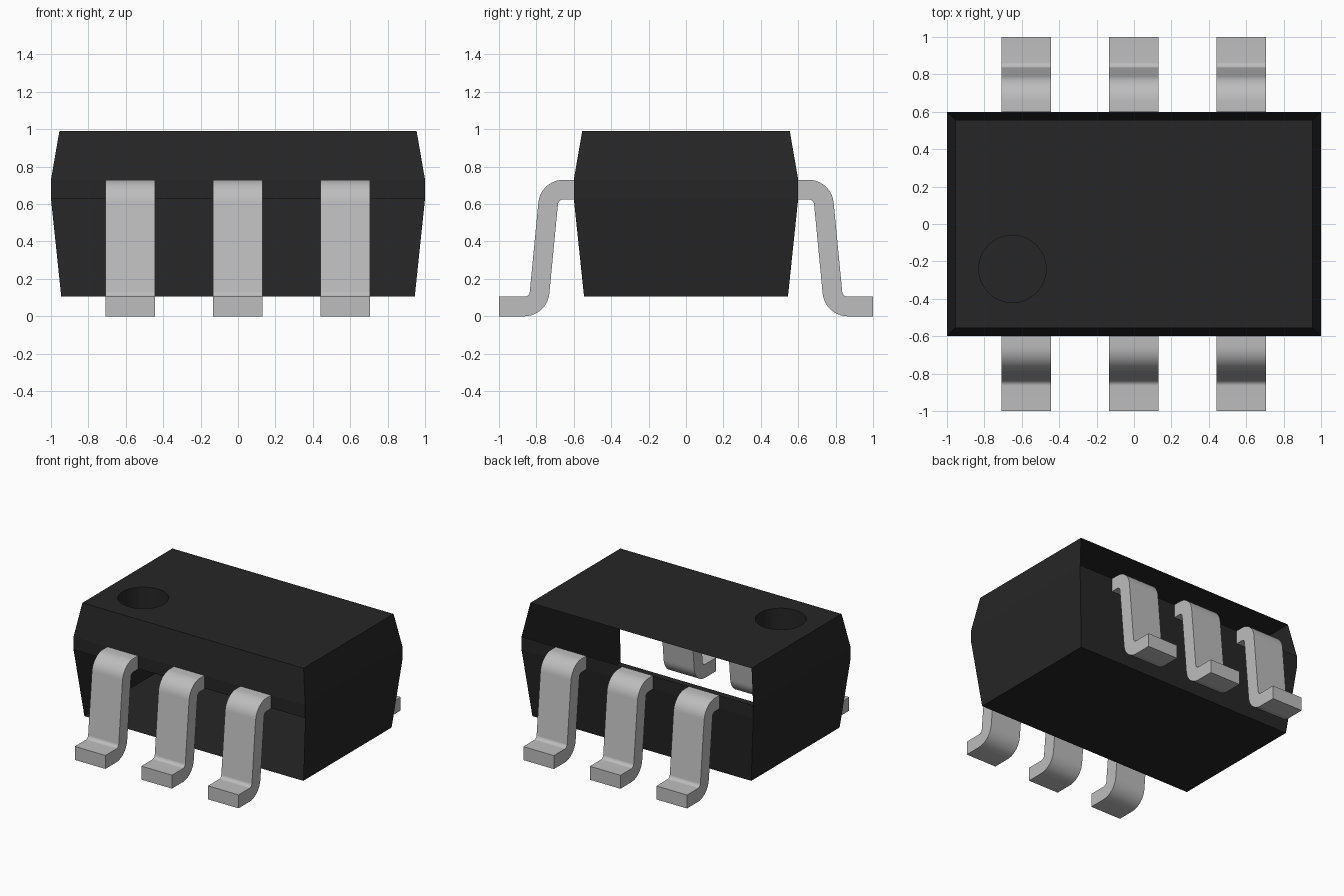
import bpy, bmesh, math

cube = bpy.data.objects.get("Cube")
if cube:
    bpy.data.objects.remove(cube, do_unlink=True)


def make_material(name, rgb):
    mat = bpy.data.materials.new(name)
    mat.use_nodes = True
    color = (*rgb, 1.0)
    mat.diffuse_color = color
    mat.node_tree.nodes["Principled BSDF"].inputs["Base Color"].default_value = color
    return mat


black = make_material("black_plastic", (0.019, 0.019, 0.019))
metal = make_material("tinned_metal", (0.51, 0.51, 0.51))


def finish(bm, name, mat):
    mesh = bpy.data.meshes.new(name)
    bm.to_mesh(mesh)
    bm.free()
    mesh.materials.append(mat)
    obj = bpy.data.objects.new(name, mesh)
    bpy.context.collection.objects.link(obj)
    return obj


def arc(center, radius, start, end, steps=10):
    angles = [math.radians(start + (end - start) * i / steps) for i in range(steps + 1)]
    return [(center[0] + radius * math.cos(a), center[1] + radius * math.sin(a)) for a in angles]


# Body shell: stacked rectangles with a vertical belt; sides run front, left, back, right
FRONT, BACK = 0, 2
bm = bmesh.new()
levels = [(0.945, 0.545, 0.105), (1.0, 0.6, 0.63), (1.0, 0.6, 0.73), (0.955, 0.555, 0.99)]
rings = [[bm.verts.new((sx * x, sy * y, z)) for sx, sy in ((-1, -1), (1, -1), (1, 1), (-1, 1))]
         for x, y, z in levels]
open_sides = {(0, FRONT), (2, BACK)}
for band in range(3):
    low, high = rings[band], rings[band + 1]
    for side in range(4):
        if (band, side) not in open_sides:
            nxt = (side + 1) % 4
            bm.faces.new((low[side], low[nxt], high[nxt], high[side]))
bm.faces.new(rings[0][::-1])

# Roof with a round opening for the pin marker
rim = [bm.verts.new((x, y, 0.99)) for x, y in arc((-0.65, -0.24), 0.18, 0, 352.5, 47)]
edges = []
for loop in (rings[3], rim):
    for a, b in zip(loop, loop[1:] + loop[:1]):
        edges.append(bm.edges.get((a, b)) or bm.edges.new((a, b)))
bmesh.ops.triangle_fill(bm, edges=edges, use_beauty=True, normal=(0, 0, 1))
finish(bm, "body", black)

# Pin marker recess: wall and floor sunk into the roof
bm = bmesh.new()
outline = arc((-0.65, -0.24), 0.18, 0, 352.5, 47)
top = [bm.verts.new((x, y, 0.99)) for x, y in outline]
base = [bm.verts.new((x, y, 0.82)) for x, y in outline]
for i in range(len(top)):
    j = (i + 1) % len(top)
    bm.faces.new((top[i], top[j], base[j], base[i]))
bm.faces.new(base)
finish(bm, "pin_marker_recess", black)

# Gull-wing leads: side profile swept across the lead width
upper, lower = (0.655, 0.595), (0.865, 0.135)
big, small, tilt = 0.135, 0.03, 5.5
profile = ([(0.6, 0.73)] + arc(upper, big, 90, tilt)
           + arc(lower, small, 180 + tilt, 270) + [(1.0, 0.105), (1.0, 0.0)]
           + arc(lower, big, 270, 180 + tilt)
           + arc(upper, small, tilt, 90) + [(0.6, 0.625)])


def make_lead(name, x, facing):
    bm = bmesh.new()
    face = bm.faces.new([bm.verts.new((x - 0.132, facing * y, z)) for y, z in profile])
    swept = bmesh.ops.extrude_face_region(bm, geom=[face], use_keep_orig=True)
    verts = [v for v in swept["geom"] if isinstance(v, bmesh.types.BMVert)]
    bmesh.ops.translate(bm, verts=verts, vec=(0.264, 0, 0))
    bmesh.ops.recalc_face_normals(bm, faces=bm.faces)
    return finish(bm, name, metal)


bpy.ops.object.select_all(action="DESELECT")
for side, facing in (("front", -1), ("back", 1)):
    for place, x in (("right", -0.577), ("middle", -0.002), ("left", 0.573)):
        lead = make_lead(f"{side}_{place}_lead", x, facing)
        lead.select_set(True)
        bpy.context.view_layer.objects.active = lead
bpy.ops.object.shade_smooth_by_angle(angle=math.radians(30))
